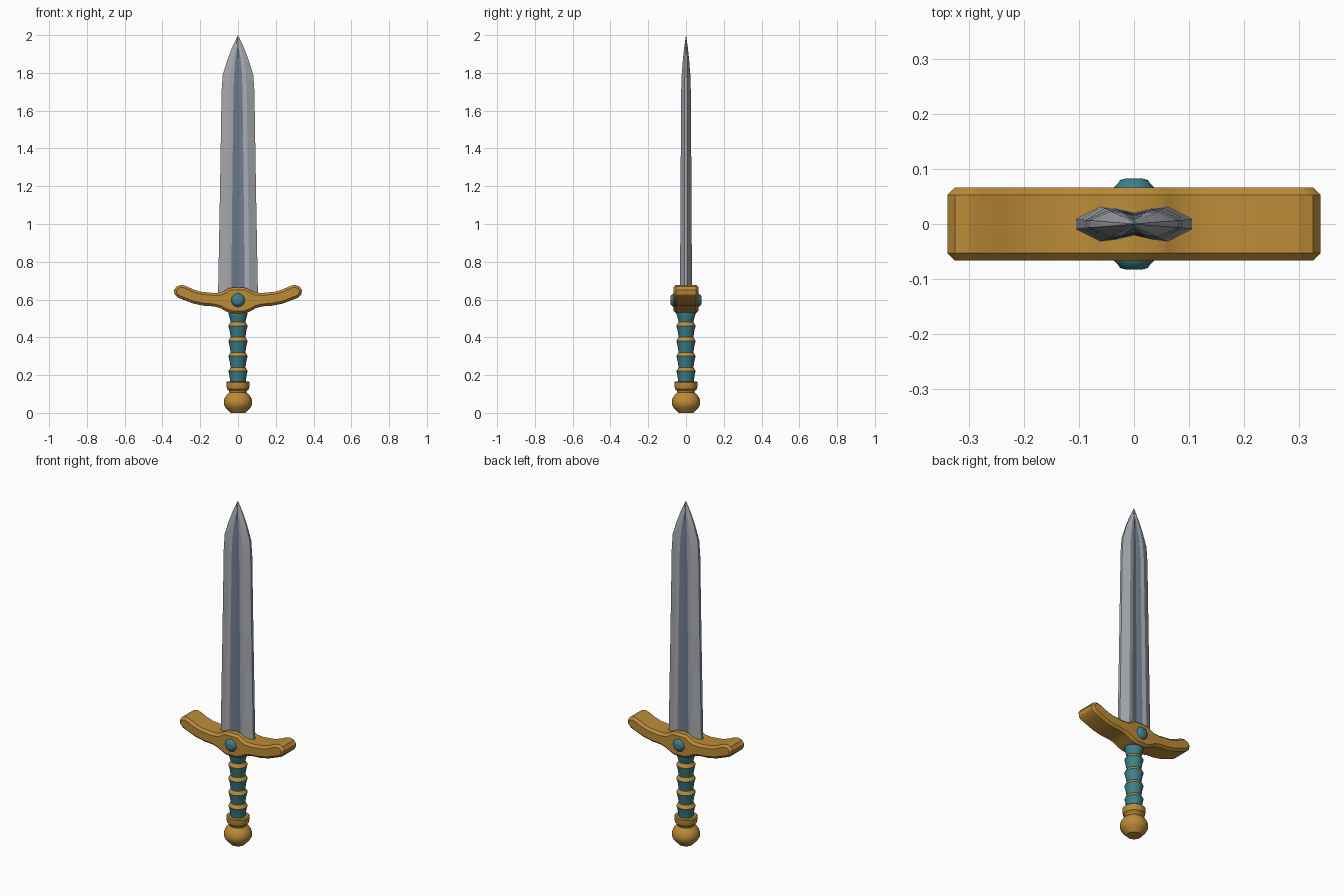
import bpy, bmesh, math

if "Cube" in bpy.data.objects:
    bpy.data.objects.remove(bpy.data.objects["Cube"])


def material(name, rgb):
    m = bpy.data.materials.new(name)
    m.diffuse_color = (*rgb, 1)
    m.use_nodes = True
    m.node_tree.nodes["Principled BSDF"].inputs["Base Color"].default_value = m.diffuse_color
    return m


gold = material("gold", (0.50, 0.26, 0.04))
teal = material("teal", (0.045, 0.22, 0.26))
steel = material("steel", (0.38, 0.40, 0.43))
dark_steel = material("dark steel", (0.16, 0.20, 0.27))


def finish(name, bm, mats, angle=30):
    bmesh.ops.remove_doubles(bm, verts=bm.verts, dist=1e-5)
    bmesh.ops.recalc_face_normals(bm, faces=bm.faces)
    me = bpy.data.meshes.new(name)
    bm.to_mesh(me)
    bm.free()
    ob = bpy.data.objects.new(name, me)
    bpy.context.collection.objects.link(ob)
    for m in mats:
        me.materials.append(m)
    bpy.ops.object.select_all(action='DESELECT')
    ob.select_set(True)
    bpy.context.view_layer.objects.active = ob
    bpy.ops.object.shade_smooth_by_angle(angle=math.radians(angle))
    return ob


def loft(bm, rings, mat_rule=lambda row, col: 0):
    """Skin closed rings of points and cap both ends."""
    rows = [[bm.verts.new(p) for p in ring] for ring in rings]
    n = len(rows[0])
    for r in range(len(rows) - 1):
        for c in range(n):
            d = (c + 1) % n
            f = bm.faces.new((rows[r][c], rows[r][d], rows[r + 1][d], rows[r + 1][c]))
            f.material_index = mat_rule(r, c)
    bm.faces.new(rows[0][::-1])
    bm.faces.new(rows[-1])


def lathe(name, profile, mats, sides=24, rule=lambda row, col: 0, angle=30):
    bm = bmesh.new()
    loft(bm, [[(r * math.cos(2 * math.pi * i / sides), r * math.sin(2 * math.pi * i / sides), z)
               for i in range(sides)] for r, z in profile], rule)
    return finish(name, bm, mats, angle)


# Blade: z, edge half width, fuller half width, thickness factor
stations = [(0.60, 0.106, 0.036, 1.0), (1.20, 0.095, 0.030, 0.9), (1.70, 0.087, 0.024, 0.80),
            (1.79, 0.081, 0.021, 0.72), (1.87, 0.056, 0.014, 0.52), (1.93, 0.033, 0.005, 0.32),
            (2.0, 0.0004, 0.0001, 0.01)]
rings = []
for z, w, f, t in stations:
    shoulder = f + (w - f) * 0.35
    quarter = [(w, 0.009 * t), (shoulder, 0.032 * t), (f, 0.029 * t), (0, 0.021 * t)]
    back = quarter + [(-x, y) for x, y in quarter[2::-1]]
    rings.append([(x, y, z) for x, y in back] + [(-x, -y, z) for x, y in back])
bm = bmesh.new()
loft(bm, rings, lambda r, c: 1 if c % 7 in (2, 3) and r < 5 else 0)
finish("blade", bm, [steel, dark_steel], 25)

# Crossguard: mirrored outline, extruded with chamfered rims
half = [(0.0, 0.664), (0.045, 0.662), (0.065, 0.650), (0.09, 0.637), (0.13, 0.635), (0.20, 0.642),
        (0.24, 0.655), (0.275, 0.672), (0.30, 0.678), (0.325, 0.670), (0.339, 0.650), (0.335, 0.627),
        (0.32, 0.611), (0.29, 0.599), (0.235, 0.578), (0.18, 0.567), (0.13, 0.564), (0.095, 0.555),
        (0.065, 0.538), (0.035, 0.528), (0.0, 0.527)]
outline = half + [(-x, z) for x, z in half[-2:0:-1]]


def inset(pts, d):
    out = []
    for i, (x, z) in enumerate(pts):
        (ax, az), (bx, bz) = pts[i - 1], pts[(i + 1) % len(pts)]
        tx, tz = bx - ax, bz - az
        k = d / math.hypot(tx, tz)
        out.append((x + tz * k, z - tx * k))
    return out


inner = inset(outline, 0.013)
bm = bmesh.new()
loft(bm, [[(x, y, z) for x, z in pts] for pts, y in
          ((inner, -0.066), (outline, -0.053), (outline, 0.053), (inner, 0.066))])
finish("crossguard", bm, [gold])

# Gem studs on both faces of the guard
for side, label in ((-1, "front_gem"), (1, "back_gem")):
    gem = lathe(label, [(0.037, 0.055), (0.036, 0.067), (0.030, 0.073), (0.025, 0.080), (0.014, 0.083)],
                [teal], 16, angle=50)
    gem.rotation_euler.x = -side * math.pi / 2
    gem.location.z = 0.597

# Grip: swelling wraps, each capped by a sloping gold band
profile = [(0.040, 0.150)]
for z in (0.233, 0.313, 0.393, 0.473):
    profile += [(0.045, z - 0.035), (0.051, z - 0.012), (0.039, z + 0.008)]
profile += [(0.045, 0.505), (0.050, 0.520), (0.050, 0.550)]
lathe("grip", profile, [teal, gold], 16, lambda r, c: 1 if r in (2, 5, 8, 11) else 0)

# Pommel with neck and collar
lathe("pommel", [(0.040, 0.0), (0.046, 0.008), (0.066, 0.028), (0.074, 0.045), (0.075, 0.062),
                 (0.070, 0.080), (0.060, 0.095), (0.045, 0.108), (0.047, 0.116), (0.058, 0.126),
                 (0.062, 0.145), (0.062, 0.160), (0.057, 0.165), (0.036, 0.165)], [gold], 24)
